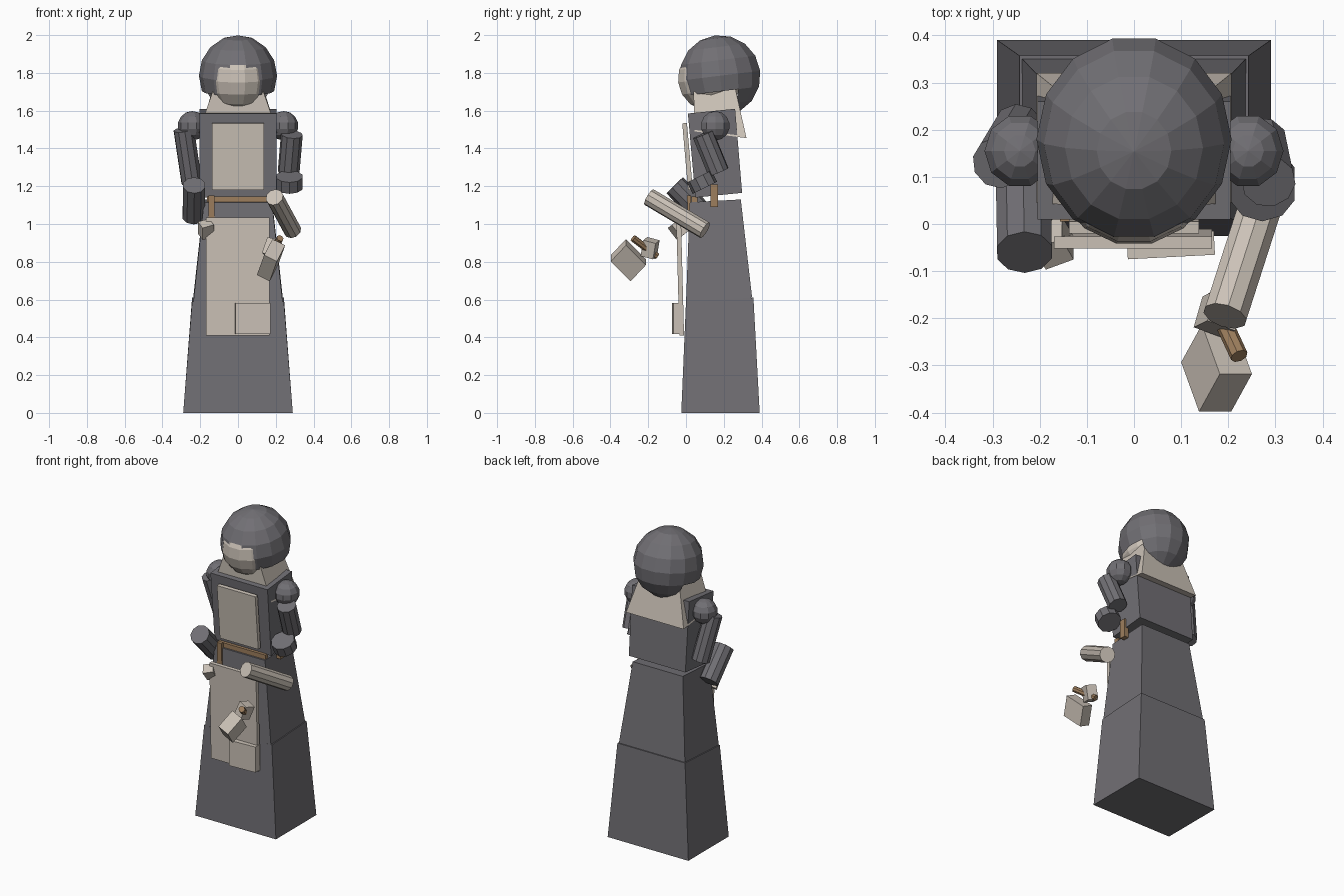
import bpy, bmesh, math
from mathutils import Vector, Matrix, Euler

if "Cube" in bpy.data.objects:
    bpy.data.objects.remove(bpy.data.objects["Cube"])


def material(name, rgb):
    m = bpy.data.materials.new(name)
    m.diffuse_color = (*rgb, 1)
    m.use_nodes = True
    m.node_tree.nodes["Principled BSDF"].inputs["Base Color"].default_value = m.diffuse_color
    return m


DARK = material("dark_cloth", (0.165, 0.16, 0.175))
CREAM = material("cream_linen", (0.60, 0.54, 0.475))
BROWN = material("brown_leather", (0.34, 0.21, 0.11))


def finish(bm, name, mat):
    bmesh.ops.recalc_face_normals(bm, faces=bm.faces[:])
    me = bpy.data.meshes.new(name)
    bm.to_mesh(me)
    bm.free()
    me.materials.append(mat)
    ob = bpy.data.objects.new(name, me)
    bpy.context.collection.objects.link(ob)
    return ob


def loft(name, mat, low, high):
    """Four-sided block between two rings: half width, front y/z, back y/z."""
    bm = bmesh.new()
    rings = []
    for hw, yf, zf, yb, zb in (low, high):
        rings.append([bm.verts.new(p) for p in
                      ((-hw, yf, zf), (hw, yf, zf), (hw, yb, zb), (-hw, yb, zb))])
    a, b = rings
    bm.faces.new(a[::-1])
    bm.faces.new(b)
    for i in range(4):
        j = (i + 1) % 4
        bm.faces.new((a[i], a[j], b[j], b[i]))
    return finish(bm, name, mat)


def box(name, mat, center, size, rot=(0, 0, 0)):
    bm = bmesh.new()
    m = (Matrix.Translation(center)
         @ Euler([math.radians(r) for r in rot]).to_matrix().to_4x4()
         @ Matrix.Diagonal((*size, 1)))
    bmesh.ops.create_cube(bm, size=1, matrix=m)
    return finish(bm, name, mat)


def rod(name, mat, start, end, radius, sides=10):
    a, b = Vector(start), Vector(end)
    bm = bmesh.new()
    m = (Matrix.Translation((a + b) / 2)
         @ (b - a).to_track_quat('Z', 'Y').to_matrix().to_4x4())
    bmesh.ops.create_cone(bm, cap_ends=True, segments=sides, radius1=radius,
                          radius2=radius, depth=(b - a).length, matrix=m)
    return finish(bm, name, mat)


def ball(name, mat, center, radii, segs, rings, tilt=0, remove=None):
    bm = bmesh.new()
    bmesh.ops.create_uvsphere(bm, u_segments=segs, v_segments=rings, radius=1,
                              matrix=Matrix.Rotation(-math.pi / 2, 4, 'Z'))
    if remove:
        gone = [f for f in bm.faces if remove(f.calc_center_median())]
        bmesh.ops.delete(bm, geom=gone, context='FACES')
    bm.transform(Matrix.Translation(center)
                 @ Matrix.Rotation(math.radians(tilt), 4, 'X')
                 @ Matrix.Diagonal((*radii, 1)))
    return finish(bm, name, mat)


# Robe: two skirt tiers and a forward-leaning torso
loft("skirt_lower", DARK, (0.29, -0.025, 0, 0.39, 0), (0.243, 0.0, 0.59, 0.357, 0.61))
loft("skirt_upper", DARK, (0.237, 0.0, 0.58, 0.35, 0.61), (0.18, 0.02, 1.115, 0.29, 1.13))
loft("torso", DARK, (0.203, 0.05, 1.14, 0.297, 1.165), (0.205, 0.01, 1.585, 0.26, 1.61))

# Linen panels on the front
box("chest_panel", CREAM, (0, 0.008, 1.357), (0.275, 0.025, 0.355), (5, 0, 0))
box("apron", CREAM, (-0.002, -0.031, 0.722), (0.335, 0.025, 0.625), (1.5, 0, 0))
box("apron_pocket", CREAM, (0.078, -0.045, 0.5), (0.185, 0.05, 0.165), (0, 0, 3))

# Belt, hanging strap and side loop
box("belt", BROWN, (0.005, 0.045, 1.13), (0.34, 0.03, 0.03))
box("belt_strap", BROWN, (-0.14, 0.018, 1.08), (0.033, 0.02, 0.14), (2, 0, 0))
box("belt_loop", BROWN, (0.2, 0.15, 1.15), (0.03, 0.04, 0.12))

# Collar cape, face and hood with an opening at the front
loft("collar", CREAM, (0.207, 0.045, 1.49, 0.32, 1.455), (0.135, 0.04, 1.70, 0.262, 1.715))
ball("face", CREAM, (0, 0.125, 1.77), (0.17, 0.172, 0.172), 14, 8, 7)


def hood_opening(c):
    window = abs(c.x) < 0.35 and c.y < 0 and c.z < 0.38
    under = c.z < -0.38 and c.y < 0.3
    return window or under


ball("hood", DARK, (0, 0.18, 1.785), (0.207, 0.22, 0.215), 14, 8, 7, hood_opening)

# Shoulders
for side, label in ((-1, "left"), (1, "right")):
    ball(label + "_shoulder", DARK, (side * 0.242, 0.155, 1.52), (0.077, 0.08, 0.078), 10, 7)

# Sleeves and bare forearm
rod("left_upper_sleeve", DARK, (-0.287, 0.13, 1.5), (-0.245, 0.2, 1.22), 0.056)
rod("left_lower_sleeve", DARK, (-0.232, -0.06, 1.205), (-0.235, 0.10, 1.04), 0.061)
rod("right_upper_sleeve", DARK, (0.285, 0.09, 1.475), (0.268, 0.172, 1.275), 0.058)
rod("right_sleeve_cuff", DARK, (0.272, 0.1, 1.192), (0.272, 0.07, 1.252), 0.072)
rod("right_forearm", CREAM, (0.193, -0.195, 1.142), (0.288, 0.1, 0.967), 0.048)

# Hands
box("left_hand", CREAM, (-0.17, -0.04, 0.972), (0.065, 0.06, 0.08), (35, -15, 20))
box("right_hand", CREAM, (0.18, -0.19, 0.872), (0.065, 0.07, 0.09), (-15, 15, -20))

# Hammer: handle, and a head spanned by three edges from one corner
rod("hammer_handle", BROWN, (0.223, -0.28, 0.925), (0.165, -0.155, 0.83), 0.019, 8)
bm = bmesh.new()
bmesh.ops.create_cube(bm, size=1, matrix=Matrix.Translation((0.5, 0.5, 0.5)))
corner = Vector((0.182, -0.318, 0.92))
e1, e2, e3 = (Vector(e) for e in ((0.068, 0, -0.033), (-0.044, -0.08, -0.085), (-0.038, 0.105, -0.105)))
for v in bm.verts:
    v.co = corner + e1 * v.co.x + e2 * v.co.y + e3 * v.co.z
finish(bm, "hammer_head", CREAM)
